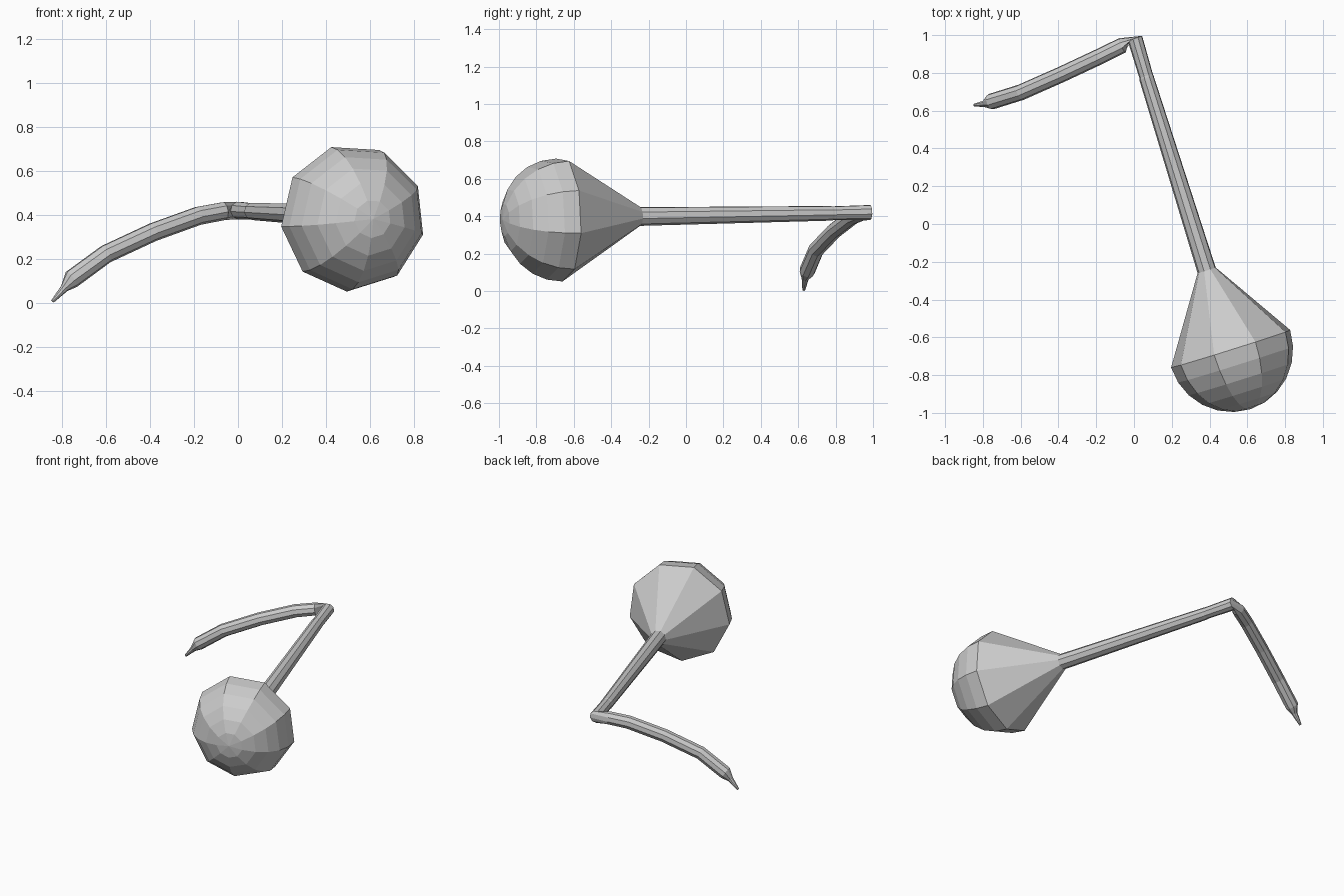
import bpy, bmesh
from math import sin, cos, radians
from mathutils import Vector

if "Cube" in bpy.data.objects:
    bpy.data.objects.remove(bpy.data.objects["Cube"])

SIDES = 9
PHASE = 26.7
UP = Vector((0, 0, 1))


def add_ring(bm, centre, direction, radius):
    """Nine-sided ring square to the given direction."""
    d = Vector(direction).normalized()
    side = d.cross(UP).normalized()
    top = side.cross(d)
    ring = []
    for k in range(SIDES):
        a = radians(PHASE + 360 * k / SIDES)
        ring.append(bm.verts.new(Vector(centre) + radius * (cos(a) * side + sin(a) * top)))
    return ring


def bridge(bm, a, b):
    for k in range(SIDES):
        n = (k + 1) % SIDES
        bm.faces.new((a[k], a[n], b[n], b[k]))


bm = bmesh.new()
axis = Vector((-0.30, 0.954, 0.016)).normalized()
bulb_centre = Vector((0.515, -0.66, 0.386))
R = 0.336

# Rounded bulb end: pole plus hemisphere rings
pole = bm.verts.new(bulb_centre - axis * R)
rings = []
for i in range(1, 7):
    t = radians(15 * i)
    rings.append(add_ring(bm, bulb_centre - axis * R * cos(t), axis, R * sin(t)))
for k in range(SIDES):
    bm.faces.new((pole, rings[0][k], rings[0][(k + 1) % SIDES]))

# Straight neck, slightly stepped near the bend
for centre, radius in [((0.385, -0.245, 0.399), 0.051),
                       ((0.066, 0.775, 0.416), 0.040),
                       ((0.064, 0.785, 0.416), 0.038),
                       ((0.005, 0.984, 0.420), 0.041)]:
    rings.append(add_ring(bm, centre, axis, radius))

# Drooping spout
path = [((-0.063, 0.946, 0.418), 0.042),
        ((-0.18, 0.888, 0.396), 0.043),
        ((-0.385, 0.792, 0.322), 0.043),
        ((-0.60, 0.697, 0.222), 0.043),
        ((-0.757, 0.648, 0.107), 0.043)]
for i, (centre, radius) in enumerate(path):
    before = Vector(path[max(i - 1, 0)][0])
    after = Vector(path[min(i + 1, len(path) - 1)][0])
    rings.append(add_ring(bm, centre, after - before, radius))

# Narrow nozzle at the tip
nozzle_dir = (-0.65, -0.10, -0.75)
rings.append(add_ring(bm, (-0.79, 0.637, 0.066), nozzle_dir, 0.019))
rings.append(add_ring(bm, (-0.844, 0.630, 0.006), nozzle_dir, 0.008))

for a, b in zip(rings, rings[1:]):
    bridge(bm, a, b)
bm.faces.new(rings[-1])
bmesh.ops.recalc_face_normals(bm, faces=bm.faces)

mesh = bpy.data.meshes.new("retort_flask")
bm.to_mesh(mesh)
bm.free()
flask = bpy.data.objects.new("retort_flask", mesh)
bpy.context.collection.objects.link(flask)
